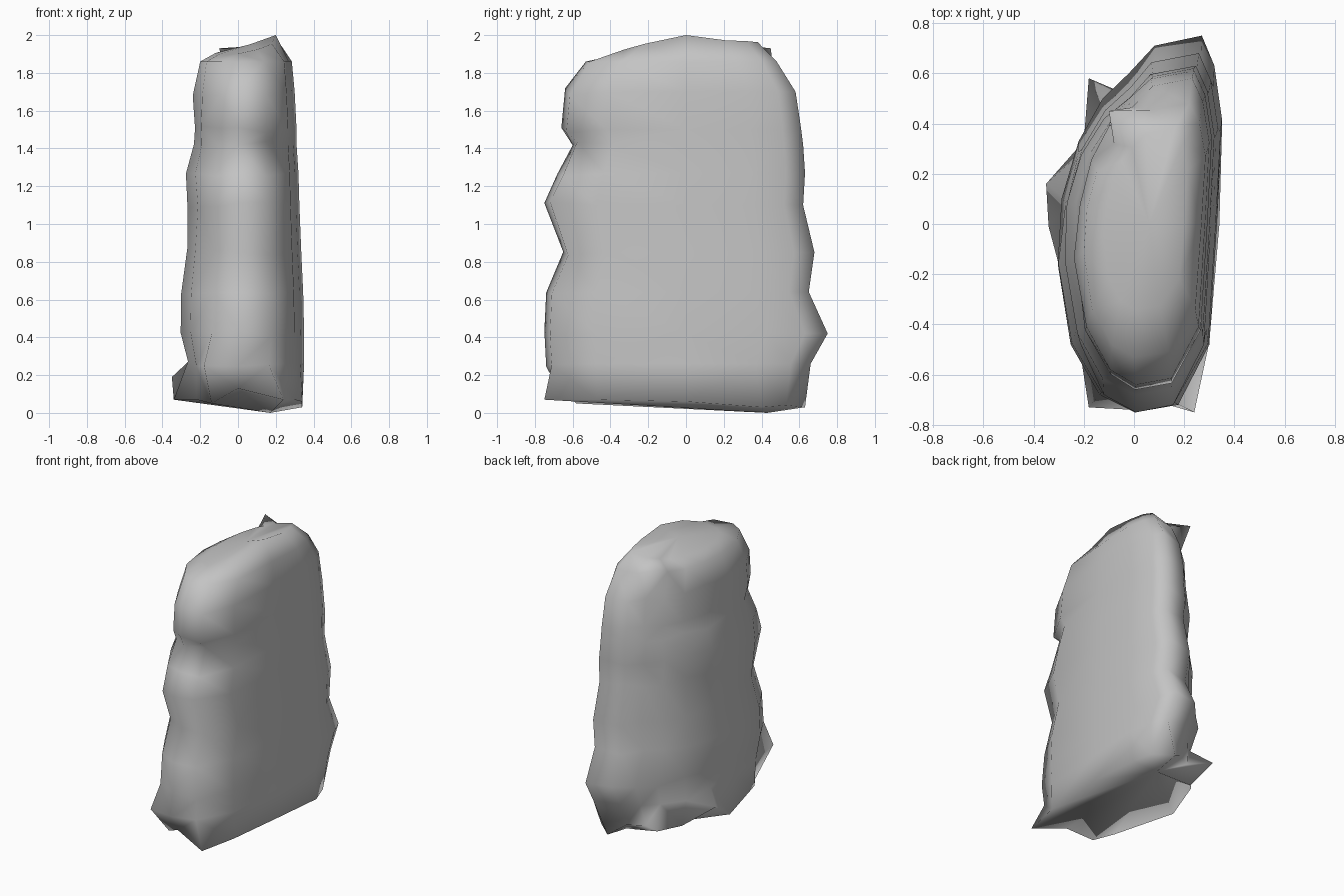
import bpy, bmesh, random
from mathutils import Vector

random.seed(4)
cube = bpy.data.objects.get("Cube")
if cube:
    bpy.data.objects.remove(cube, do_unlink=True)

stone = bpy.data.materials.new("grey stone")
stone.use_nodes = True
colour = (0.55, 0.55, 0.55, 1)
stone.diffuse_color = colour
stone.node_tree.nodes["Principled BSDF"].inputs["Base Color"].default_value = colour

# Plan outline of the slab, counter-clockwise from the front
SECTION = [(-.13, -.68), (0, -.75), (.17, -.72), (.30, -.48), (.33, 0),
           (.35, .42), (.32, .63), (.27, .75), (.08, .71), (-.02, .6),
           (-.12, .5), (-.22, .33), (-.28, .1), (-.30, -.16), (-.25, -.48)]

# Ragged foot, one point for each point of the outline
FOOT = [(-.14, -.58, .05), (0, -.68, .13), (.24, -.75, .07), (.3, -.47, .07),
        (.34, 0, .06), (.34, .4, .03), (.3, .53, .04), (.18, .63, .03),
        (.08, .56, .1), (-.03, .5, .1), (-.18, .58, .13), (-.2, .33, .08),
        (-.35, .16, .19), (-.34, -.01, .07), (-.22, -.46, .07)]

# Height, then reach to -x, +x, front and back
LEVELS = [(.26, .27, .35, .74, .66), (.42, .31, .35, .75, .75),
          (.64, .3, .345, .74, .65), (.85, .275, .335, .65, .68),
          (1.1, .26, .325, .75, .62), (1.27, .28, .32, .68, .63),
          (1.42, .24, .31, .6, .62), (1.5, .23, .31, .66, .61),
          (1.7, .235, .30, .64, .58), (1.86, .2, .285, .53, .48),
          (1.96, .12, .21, .34, .38)]

bm = bmesh.new()
rings = [[bm.verts.new(p) for p in FOOT]]
for z, left, right, front, back in LEVELS:
    ring = []
    for x, y in SECTION:
        px = x * (right / .35 if x > 0 else left / .30)
        py = y * (back if y > 0 else front) / .75
        pz = z
        if z > 1.9:                      # crown leans up toward +x
            pz += .2 * (px - .15) - .25 * min(py, 0) ** 2
        elif x < .2 and z < 1.8:         # rough broken sides
            px += random.uniform(-.008, .008)
            pz += random.uniform(-.02, .02)
        ring.append(bm.verts.new((px, py, pz)))
    rings.append(ring)

# Walls between the rings
count = len(SECTION)
for low, high in zip(rings, rings[1:]):
    for i in range(count):
        j = (i + 1) % count
        bm.faces.new((low[i], low[j], high[j], high[i]))

# Crown and underside
for ring, centre in ((rings[-1], (.06, 0, 1.95)), (rings[0], (.17, .43, 0))):
    tip = bm.verts.new(centre)
    for i in range(count):
        bm.faces.new((ring[i], ring[(i + 1) % count], tip))

# Jagged points pulled out of the edges
for spike in ((-.18, -.73, .25), (-.1, .45, 1.93), (.2, 0, 2)):
    target = Vector(spike)
    min(bm.verts, key=lambda v: (v.co - target).length).co = target

bmesh.ops.recalc_face_normals(bm, faces=bm.faces)
bmesh.ops.triangulate(bm, faces=bm.faces)
mesh = bpy.data.meshes.new("standing_rock")
bm.to_mesh(mesh)
bm.free()
mesh.materials.append(stone)
mesh.shade_smooth()
rock = bpy.data.objects.new("standing_rock", mesh)
bpy.context.collection.objects.link(rock)
